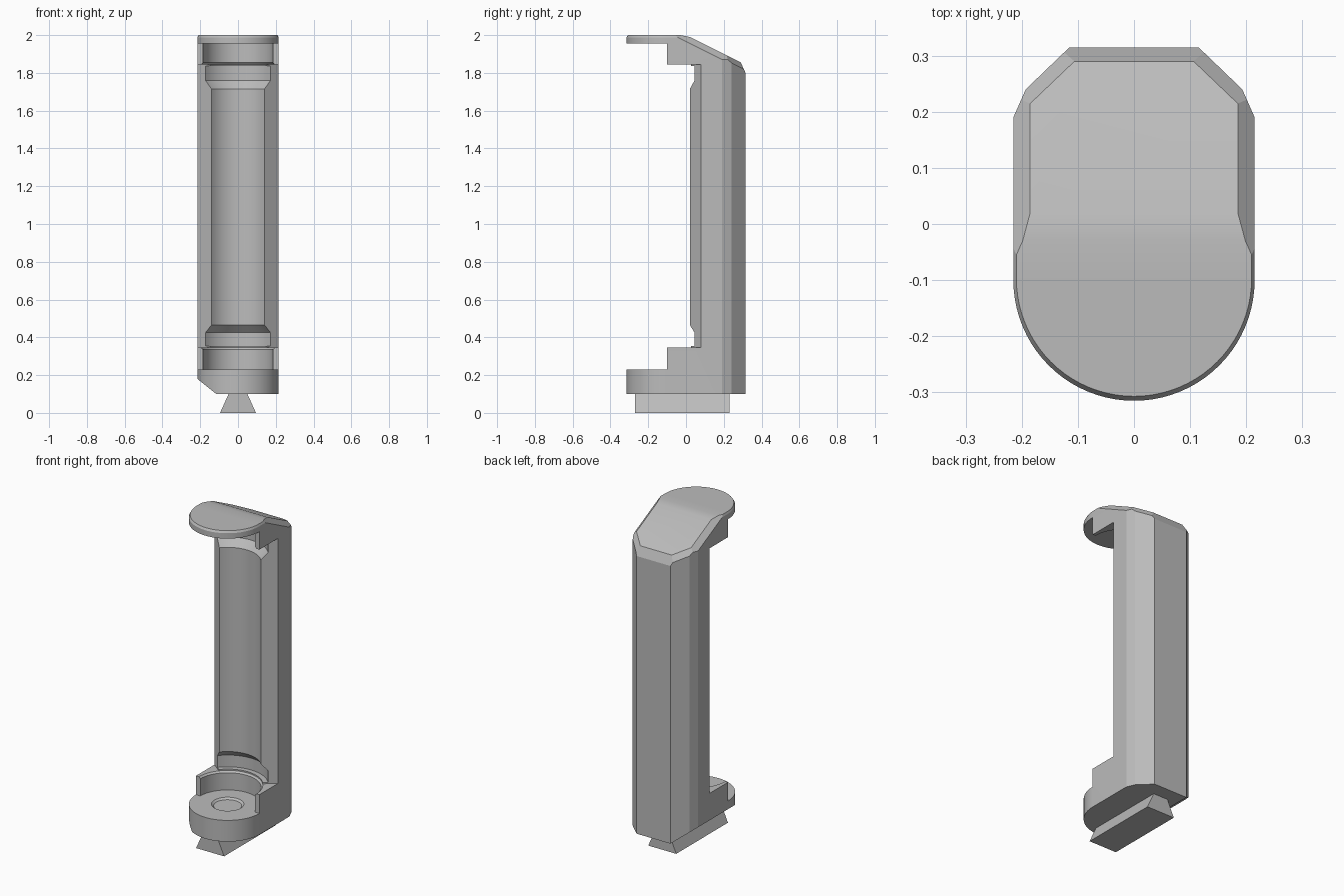
import bpy, bmesh
from math import sin, cos, pi, radians
from mathutils import Vector

cube = bpy.data.objects.get("Cube")
if cube:
    bpy.data.objects.remove(cube)

grey = bpy.data.materials.new("plain_grey")
grey.use_nodes = True
colour = (0.5, 0.5, 0.5, 1)
grey.diffuse_color = colour
grey.node_tree.nodes["Principled BSDF"].inputs["Base Color"].default_value = colour

AXIS_Y = -0.1          # centre line of the round cell bay
HALF_W = 0.215
FLOOR, CEIL = 0.23, 1.955
LOW_STEP, HIGH_STEP = 0.345, 1.845


def finish(bm, name):
    bmesh.ops.recalc_face_normals(bm, faces=bm.faces)
    mesh = bpy.data.meshes.new(name)
    bm.to_mesh(mesh)
    bm.free()
    obj = bpy.data.objects.new(name, mesh)
    bpy.context.collection.objects.link(obj)
    return obj


def loft(rings):
    """Skin a closed solid through rings of equal point count."""
    bm = bmesh.new()
    loops = [[bm.verts.new(p) for p in ring] for ring in rings]
    n = len(loops[0])
    for a, b in zip(loops, loops[1:]):
        for i in range(n):
            j = (i + 1) % n
            bm.faces.new((a[i], a[j], b[j], b[i]))
    bm.faces.new(loops[0][::-1])
    bm.faces.new(loops[-1])
    return bm


def prism(outline, z0, z1):
    return loft([[(x, y, z) for x, y in outline] for z in (z0, z1)])


def slice_off(bm, point, normal):
    """Remove everything on the normal side of a plane and cap the cut."""
    geom = bm.verts[:] + bm.edges[:] + bm.faces[:]
    cut = bmesh.ops.bisect_plane(bm, geom=geom, dist=1e-5, plane_co=point,
                                 plane_no=Vector(normal).normalized(), clear_outer=True)
    edges = [e for e in cut["geom_cut"] if isinstance(e, bmesh.types.BMEdge)]
    if edges:
        bmesh.ops.holes_fill(bm, edges=[e for e in edges if e.is_boundary], sides=0)


def activate(obj):
    bpy.ops.object.select_all(action="DESELECT")
    obj.select_set(True)
    bpy.context.view_layer.objects.active = obj


def carve(obj, cutter):
    mod = obj.modifiers.new("carve", "BOOLEAN")
    mod.operation = "DIFFERENCE"
    mod.solver = "EXACT"
    mod.object = cutter
    activate(obj)
    bpy.ops.object.modifier_apply(modifier=mod.name)
    bpy.data.objects.remove(cutter)


# Body plan: round nose, straight sides, faceted back
SEG = 40
plan = [(-HALF_W * cos(pi * i / SEG), AXIS_Y - HALF_W * sin(pi * i / SEG)) for i in range(SEG + 1)]
back = [(HALF_W, 0.19), (0.193, 0.24), (0.115, 0.315)]
plan += back + [(-x, y) for x, y in reversed(back)]
bm = loft([[(x * s, y * s, z) for x, y in plan] for z, s in ((0.1, 1), (1.988, 1), (2.0, 0.975))])

# Sloping top
ridge = [(-0.03, 2.0), (0.02, 1.99), (0.29, 1.855), (0.315, 1.80)]
for (y0, z0), (y1, z1) in zip(ridge, ridge[1:]):
    slice_off(bm, (0, y0, z0), (0, z0 - z1, y1 - y0))

# Bevels along the sloping top and its back corners
for s in (-1, 1):
    slice_off(bm, (s * 0.185, 0.05, 1.975), (s, 0.447, 0.894))
    slice_off(bm, (s * 0.148, 0.25, 1.875), (s * 0.69, 1.17, 0.894))

# Slanted lower edge on the right
slice_off(bm, (-HALF_W, 0, 0.18), (-0.08, 0, -0.1))
body = finish(bm, "holder_body")

# Open front between the end plates
front = [(-0.4, -0.6), (0.4, -0.6), (0.4, AXIS_Y), (-0.4, AXIS_Y)]
carve(body, finish(prism(front, FLOOR, CEIL), "front_cutter"))

# Bevelled front of the spine between the end blocks
wedge = [(-0.4, -0.6), (0.4, -0.6), (0.4, 0.225), (0.14, 0.02), (-0.14, 0.02), (-0.4, 0.225)]
carve(body, finish(prism(wedge, LOW_STEP, HIGH_STEP), "spine_cutter"))

# Turned bay for the cell, with wider ends and a contact recess in the floor
R, WIDE = 0.185, 0.225
bay = [(0.078, FLOOR - 0.01), (0.09, FLOOR), (R, FLOOR), (R, LOW_STEP - 0.01),
       (R + 0.01, LOW_STEP), (R + 0.01, LOW_STEP + 0.008), (WIDE, LOW_STEP + 0.008),
       (WIDE, 0.425), (R, 0.465), (R, 1.715), (WIDE, 1.76), (WIDE, HIGH_STEP - 0.008),
       (R + 0.01, HIGH_STEP - 0.008), (R + 0.01, HIGH_STEP), (R, HIGH_STEP + 0.01), (R, CEIL)]
TURN = 72
rings = [[(r * cos(2 * pi * i / TURN), AXIS_Y + r * sin(2 * pi * i / TURN), z)
          for i in range(TURN)] for r, z in bay]
carve(body, finish(loft(rings), "bay_cutter"))

# Dovetail foot
foot_section = [(-0.095, 0), (0.095, 0), (0.05, 0.1), (-0.05, 0.1)]
foot = finish(loft([[(x, y, z) for x, z in foot_section] for y in (-0.27, 0.23)]), "dovetail_foot")

for obj in (body, foot):
    obj.data.materials.clear()
    obj.data.materials.append(grey)
    for poly in obj.data.polygons:
        poly.material_index = 0
    activate(obj)
    bpy.ops.object.shade_smooth_by_angle(angle=radians(20))
